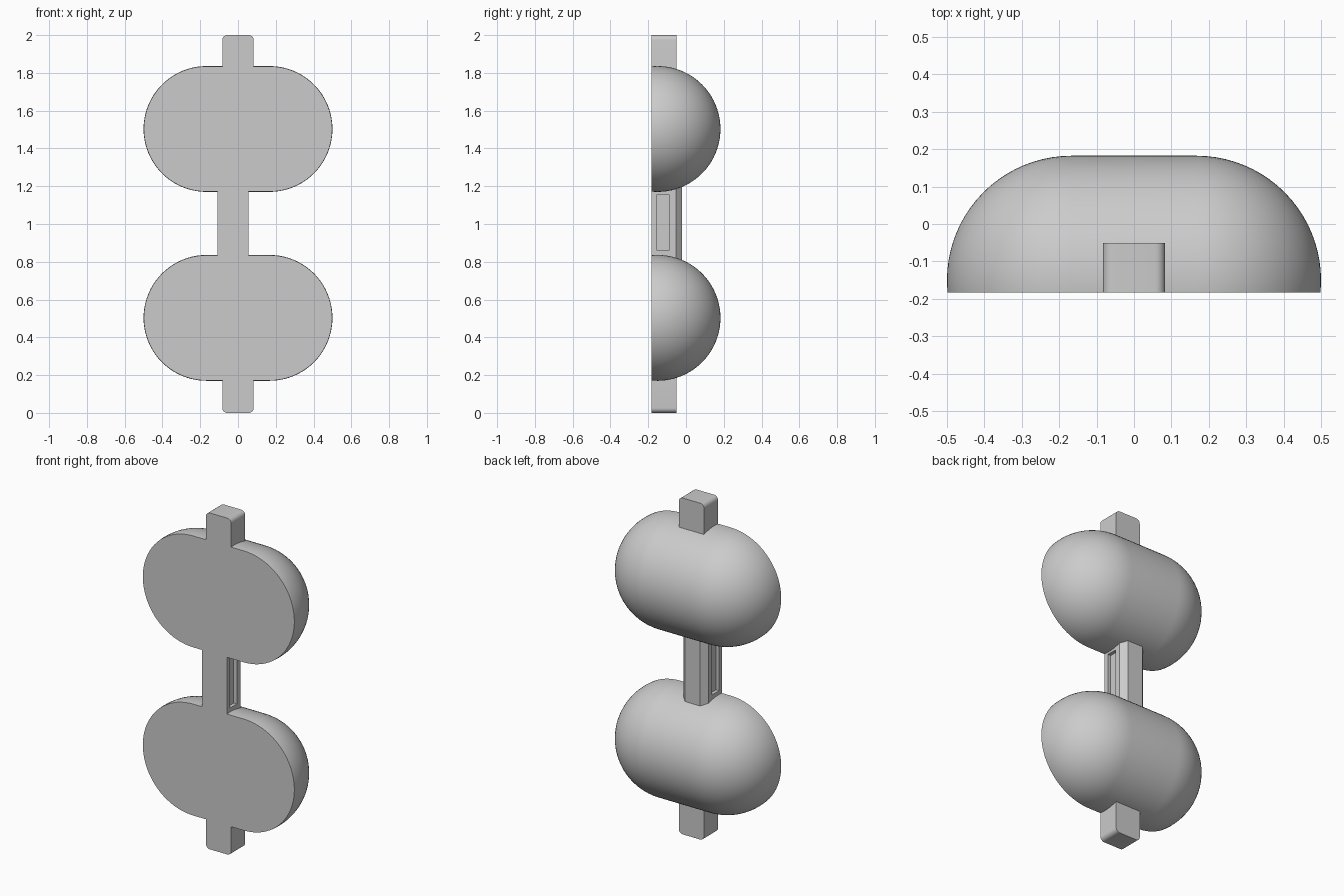
import bpy
import bmesh
import math
from mathutils import Vector, Matrix

cube = bpy.data.objects.get("Cube")
if cube:
    bpy.data.objects.remove(cube, do_unlink=True)

FRONT = -0.1825          # flat front plane of every part
RADIUS = 0.333
HALF_STRAIGHT = 0.167

grey = bpy.data.materials.new("plain grey")
grey.use_nodes = True
grey.diffuse_color = (0.6, 0.6, 0.6, 1)
grey.node_tree.nodes["Principled BSDF"].inputs["Base Color"].default_value = (0.6, 0.6, 0.6, 1)


def make_object(name, bm):
    bmesh.ops.recalc_face_normals(bm, faces=bm.faces)
    mesh = bpy.data.meshes.new(name)
    bm.to_mesh(mesh)
    bm.free()
    mesh.materials.append(grey)
    obj = bpy.data.objects.new(name, mesh)
    bpy.context.collection.objects.link(obj)
    return obj


def select_only(obj):
    bpy.ops.object.select_all(action='DESELECT')
    obj.select_set(True)
    bpy.context.view_layer.objects.active = obj


def smooth(obj):
    select_only(obj)
    bpy.ops.object.shade_smooth_by_angle(angle=math.radians(30))


def extrude_profile(points, offset):
    """Closed prism from a flat outline."""
    bm = bmesh.new()
    face = bm.faces.new([bm.verts.new(p) for p in points])
    result = bmesh.ops.extrude_face_region(bm, geom=[face], use_keep_orig=True)
    moved = [g for g in result["geom"] if isinstance(g, bmesh.types.BMVert)]
    bmesh.ops.translate(bm, verts=moved, vec=offset)
    return bm


# Half capsule: a round-ended profile spun about x, cut flat at the front
def pod(name, z):
    steps = 20
    bm = bmesh.new()
    path = []
    for side in (-1, 1):
        for i in range(steps + 1):
            a = math.pi / 2 * (i if side < 0 else steps - i) / steps
            path.append((side * (HALF_STRAIGHT + RADIUS * math.cos(a)),
                         RADIUS * math.sin(a), 0))
    verts = [bm.verts.new(p) for p in path]
    edges = [bm.edges.new(pair) for pair in zip(verts, verts[1:])]
    bmesh.ops.spin(bm, geom=verts + edges, cent=(0, 0, 0), axis=(1, 0, 0),
                   angle=math.tau, steps=80)
    bmesh.ops.remove_doubles(bm, verts=bm.verts, dist=0.0001)
    bmesh.ops.translate(bm, verts=bm.verts, vec=(0, -FRONT - RADIUS, z))
    cut = bmesh.ops.bisect_plane(bm, geom=bm.verts[:] + bm.edges[:] + bm.faces[:],
                                 plane_co=(0, FRONT, 0), plane_no=(0, -1, 0),
                                 clear_outer=True)
    rim = [g for g in cut["geom_cut"] if isinstance(g, bmesh.types.BMEdge)]
    bmesh.ops.contextual_create(bm, geom=rim)
    smooth(make_object(name, bm))


pod("lower_pod", 0.503)
pod("upper_pod", 1.503)


# End tabs with two rounded outer corners
def tab(name, tip, inward):
    half, r, length = 0.083, 0.026, 0.23
    points = [(-half, FRONT, tip + inward * length), (half, FRONT, tip + inward * length)]
    for side in (1, -1):
        for i in range(7):
            a = math.pi / 2 * (i if side > 0 else 6 - i) / 6
            points.append((side * (half - r + r * math.cos(a)), FRONT,
                           tip + inward * (r - r * math.sin(a))))
    smooth(make_object(name, extrude_profile(points, (0, 0.132, 0))))


tab("bottom_tab", 0, 1)
tab("top_tab", 2, -1)

# Connecting bar, slightly off centre, with chamfered back edges
MID, HALF, CHAMFER, BACK = -0.027, 0.082, 0.032, -0.022
outline = [(-HALF, FRONT), (HALF, FRONT), (HALF, BACK - CHAMFER),
           (HALF - CHAMFER, BACK), (CHAMFER - HALF, BACK), (-HALF, BACK - CHAMFER)]
bar = make_object("connecting_bar", extrude_profile(
    [(MID + x, y, 0.72) for x, y in outline], (0, 0, 0.56)))

# Shallow rectangular recess in each side of the bar
for side in (-1, 1):
    bm = bmesh.new()
    bmesh.ops.create_cube(bm, size=1, matrix=Matrix.LocRotScale(
        Vector((MID + side * HALF, -0.122, 1.008)), None, Vector((0.04, 0.064, 0.298))))
    cutter = make_object("recess_cutter", bm)
    cutter.hide_render = True
    mod = bar.modifiers.new("recess", 'BOOLEAN')
    mod.operation = 'DIFFERENCE'
    mod.solver = 'EXACT'
    mod.object = cutter
    select_only(bar)
    bpy.ops.object.modifier_apply(modifier=mod.name)
    bpy.data.objects.remove(cutter, do_unlink=True)
